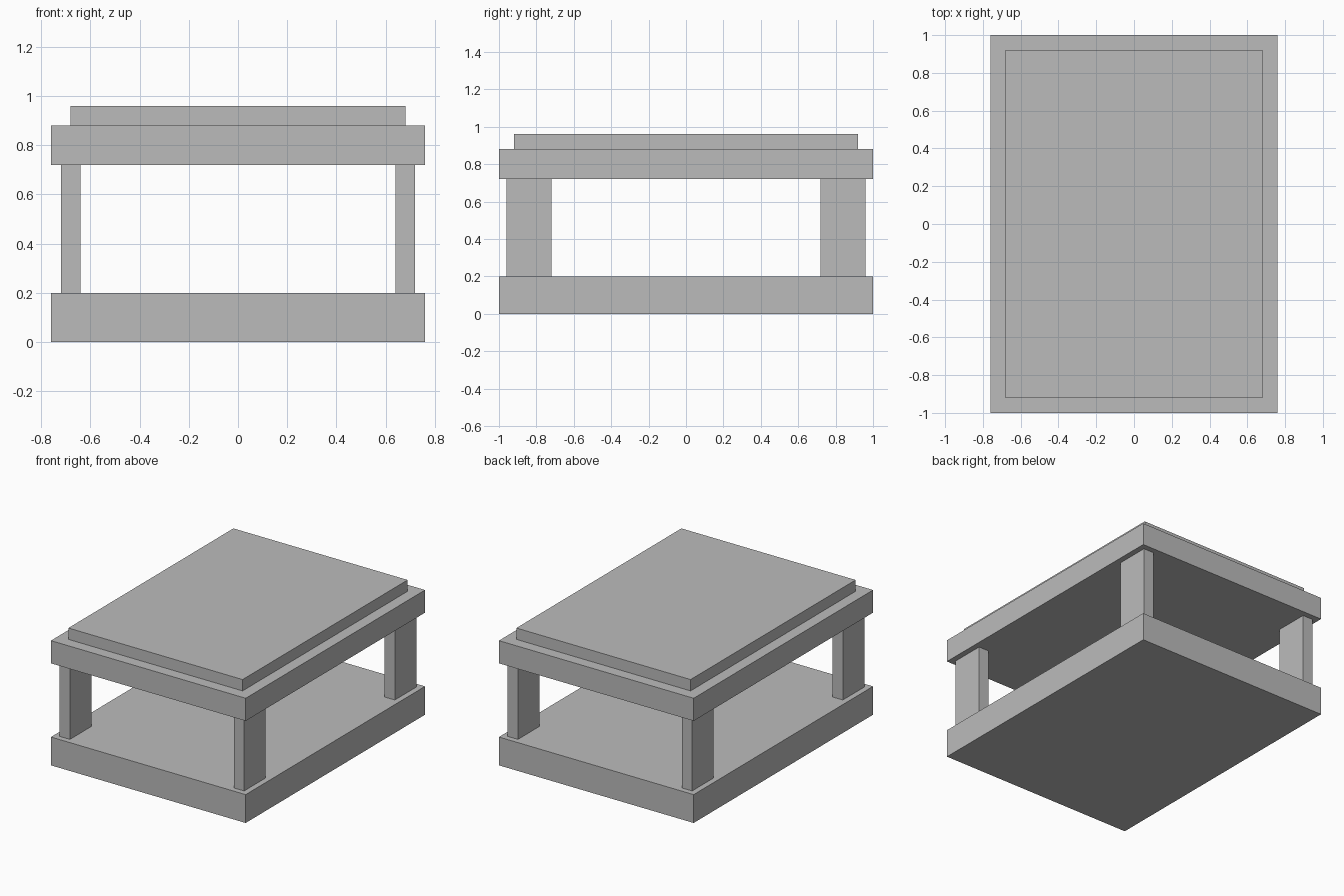
import bpy

if "Cube" in bpy.data.objects:
    bpy.data.objects.remove(bpy.data.objects["Cube"])

grey = bpy.data.materials.new("plain grey")
grey.diffuse_color = (0.5, 0.5, 0.5, 1.0)
grey.use_nodes = True
grey.node_tree.nodes["Principled BSDF"].inputs["Base Color"].default_value = grey.diffuse_color


def box(name, x0, x1, y0, y1, z0, z1):
    """Axis-aligned box between the given limits."""
    bpy.ops.mesh.primitive_cube_add(size=1)
    ob = bpy.context.object
    ob.name = name
    ob.location = ((x0 + x1) / 2, (y0 + y1) / 2, (z0 + z1) / 2)
    ob.scale = (x1 - x0, y1 - y0, z1 - z0)
    bpy.ops.object.transform_apply(location=True, rotation=False, scale=True)
    ob.data.materials.append(grey)
    return ob


# Base, upper slab and the thin raised panel on top
box("base_slab", -0.76, 0.76, -1.0, 1.0, 0.0, 0.2)
box("upper_slab", -0.76, 0.76, -1.0, 1.0, 0.72, 0.88)
box("top_panel", -0.68, 0.68, -0.92, 0.92, 0.88, 0.96)

# One corner post mirrored to all four corners
posts = box("corner_posts", 0.64, 0.72, 0.72, 0.96, 0.2, 0.72)
mirror = posts.modifiers.new("mirror", 'MIRROR')
mirror.use_axis = (True, True, False)
